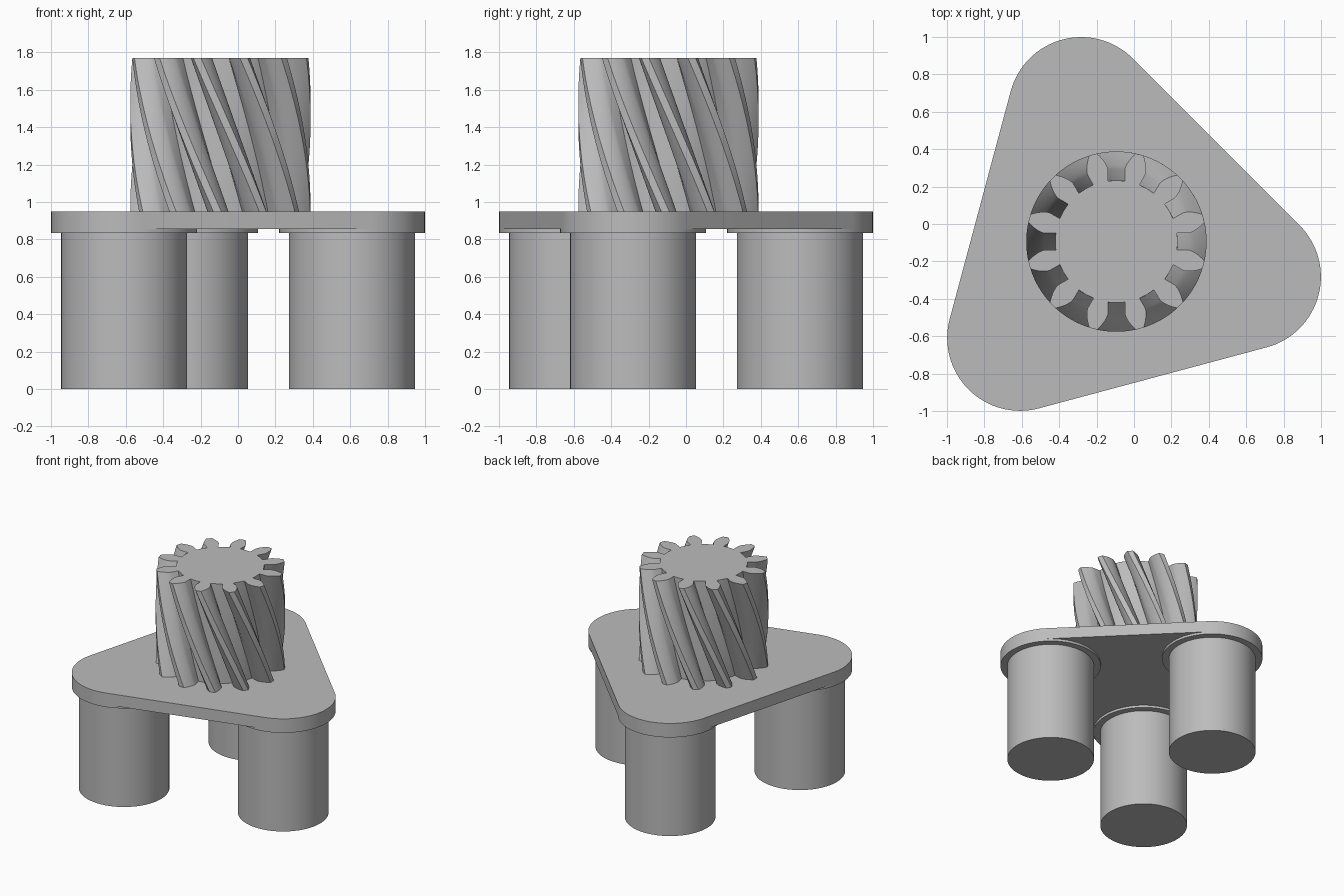
import bpy, bmesh
from math import sin, cos, tan, acos, pi, radians

cube = bpy.data.objects.get("Cube")
if cube:
    bpy.data.objects.remove(cube, do_unlink=True)

grey = bpy.data.materials.new("plain grey")
grey.use_nodes = True
colour = (0.5, 0.5, 0.5, 1)
grey.diffuse_color = colour
grey.node_tree.nodes["Principled BSDF"].inputs["Base Color"].default_value = colour

CENTRE = -0.094          # shared x and y of the gear axis
CORNER_DIST = 0.728      # gear axis to leg axis
CORNER_ANGLES = [radians(a) for a in (-15, 105, 225)]
CORNER_R, LEG_R = 0.39, 0.337
LEG_TOP, WEB_BOTTOM, PLATE_TOP, GEAR_TOP = 0.835, 0.855, 0.95, 1.77


def extrude_profile(name, profile, z0, z1, layers=1, twist=0.0, pos=(CENTRE, CENTRE)):
    """Stack copies of a closed profile from z0 to z1, turning by twist."""
    bm = bmesh.new()
    rings = []
    for i in range(layers + 1):
        t = i / layers
        c, s = cos(twist * (t - 1)), sin(twist * (t - 1))
        rings.append([bm.verts.new((x * c - y * s, x * s + y * c, z0 + (z1 - z0) * t))
                      for x, y in profile])
    n = len(profile)
    for low, high in zip(rings, rings[1:]):
        for k in range(n):
            m = (k + 1) % n
            bm.faces.new((low[k], low[m], high[m], high[k]))
    bm.faces.new(rings[0][::-1])
    bm.faces.new(rings[-1])
    mesh = bpy.data.meshes.new(name)
    bm.to_mesh(mesh)
    bm.free()
    obj = bpy.data.objects.new(name, mesh)
    obj.location = (*pos, 0)
    bpy.context.collection.objects.link(obj)
    mesh.materials.append(grey)
    bpy.ops.object.select_all(action='DESELECT')
    obj.select_set(True)
    bpy.context.view_layer.objects.active = obj
    bpy.ops.object.shade_smooth_by_angle(angle=radians(30))
    return obj


def arc(radius, start, end, steps, cx=0, cy=0):
    return [(cx + radius * cos(start + (end - start) * i / steps),
             cy + radius * sin(start + (end - start) * i / steps)) for i in range(steps + 1)]


# Rounded triangular plate
outline = []
for a in CORNER_ANGLES:
    outline += arc(CORNER_R, a - pi / 3, a + pi / 3, 32,
                   CORNER_DIST * cos(a), CORNER_DIST * sin(a))
extrude_profile("plate", outline, WEB_BOTTOM, PLATE_TOP)

# Legs with a thin collar under each plate corner
for side, a in zip(("left", "back", "right"), CORNER_ANGLES):
    pos = (CENTRE + CORNER_DIST * cos(a), CENTRE + CORNER_DIST * sin(a))
    extrude_profile(side + "_collar", arc(CORNER_R, 0, 2 * pi, 96)[:-1],
                    LEG_TOP, WEB_BOTTOM, pos=pos)
    extrude_profile(side + "_leg", arc(LEG_R, 0, 2 * pi, 96)[:-1], 0, LEG_TOP, pos=pos)

# Helical gear with involute teeth
TEETH, ROOT_R, PITCH_R, TIP_R = 12, 0.327, 0.413, 0.482
PRESSURE = radians(20)
BASE_R = PITCH_R * cos(PRESSURE)


def involute(angle):
    return tan(angle) - angle


def half_angle(r):
    at_base = pi / (2 * TEETH) + involute(PRESSURE)
    if r <= BASE_R:
        return 0.125 + (at_base - 0.125) * (r - ROOT_R) / (BASE_R - ROOT_R)
    return at_base - involute(acos(BASE_R / r))


radii = [ROOT_R] + [BASE_R + (TIP_R - BASE_R) * i / 7 for i in range(8)]
flank = [(r, half_angle(r)) for r in radii]
tooth = [(r, -h) for r, h in flank] + [(TIP_R, 0)] + [(r, h) for r, h in reversed(flank)]
tooth.append((ROOT_R, pi / TEETH))
gear = []
for k in range(TEETH):
    mid = (2 * k + 1) * pi / TEETH
    gear += [(r * cos(mid + h), r * sin(mid + h)) for r, h in tooth]
extrude_profile("helical_gear", gear, PLATE_TOP, GEAR_TOP, layers=24, twist=radians(-43))
